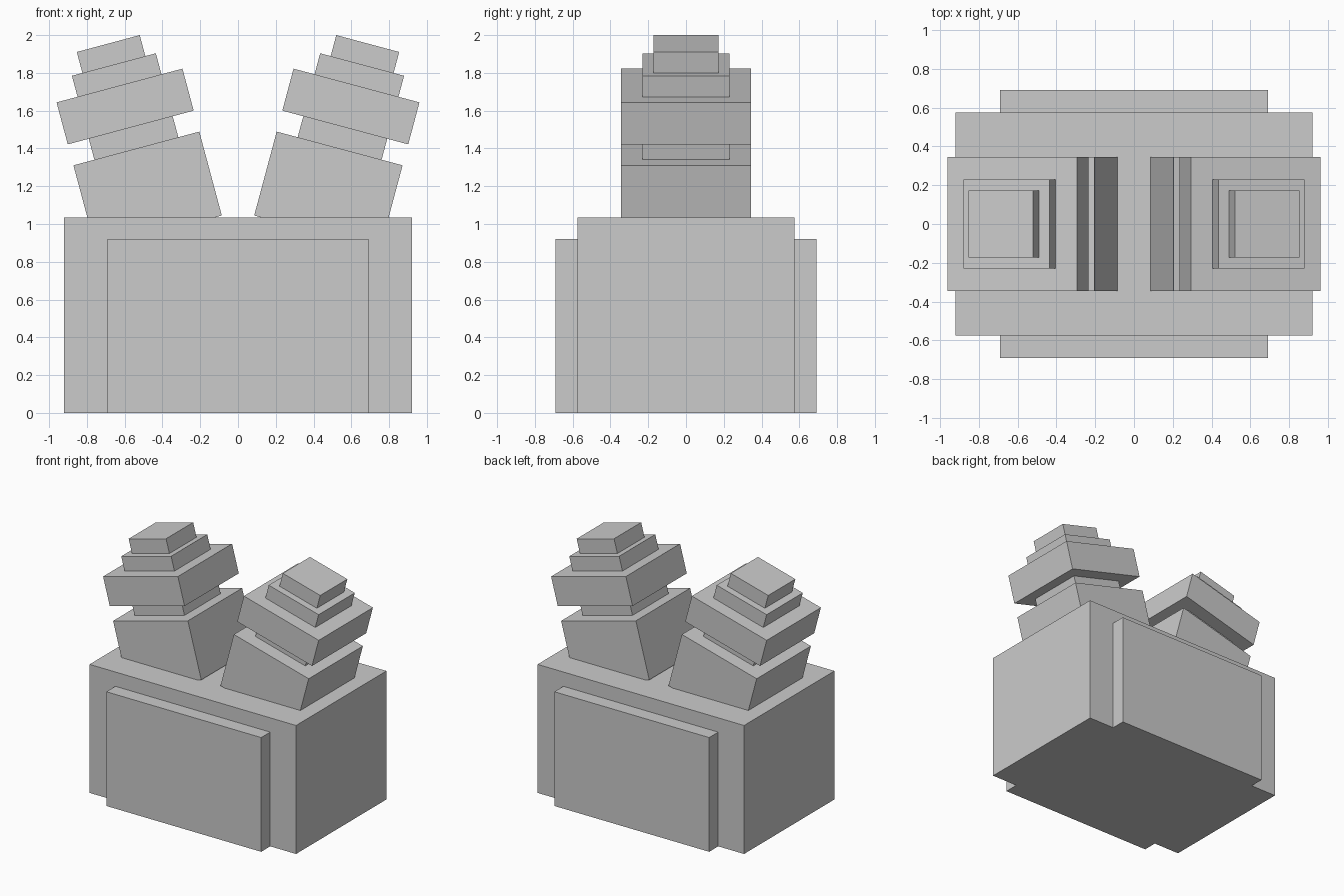
import bpy
import bmesh
from math import radians
from mathutils import Matrix, Vector

if "Cube" in bpy.data.objects:
    bpy.data.objects.remove(bpy.data.objects["Cube"])

U = 0.115  # grid unit shared by every block


def box(name, size, matrix):
    """Box standing on its local z = 0, placed by a matrix."""
    bm = bmesh.new()
    bmesh.ops.create_cube(bm, size=1.0)
    bmesh.ops.translate(bm, verts=bm.verts, vec=(0, 0, 0.5))
    bmesh.ops.scale(bm, verts=bm.verts, vec=size)
    mesh = bpy.data.meshes.new(name)
    bm.to_mesh(mesh)
    bm.free()
    obj = bpy.data.objects.new(name, mesh)
    obj.matrix_world = matrix
    bpy.context.collection.objects.link(obj)
    return obj


# Main body
box("body", (16 * U, 10 * U, 9 * U), Matrix())

# Raised panels on the front and back
for name, side in (("front_panel", -1), ("back_panel", 1)):
    box(name, (12 * U, U, 8 * U), Matrix.Translation((0, side * 5.5 * U, 0)))

# Leaning stacks: part name, width, height (in units), from bottom to top
STACK = [
    ("base", 6, 4),
    ("neck", 4, 1),
    ("block", 6, 2),
    ("step", 4, 1),
    ("tip", 3, 1),
]
for label, side in (("left", -1), ("right", 1)):
    frame = (Matrix.Translation((side * 0.419, 0, 0.9555))
             @ Matrix.Rotation(radians(15 * side), 4, 'Y'))
    height = 0.0
    for part, width, tall in STACK:
        box(f"{label}_stack_{part}", (width * U, width * U, tall * U),
            frame @ Matrix.Translation(Vector((0, 0, height))))
        height += tall * U
